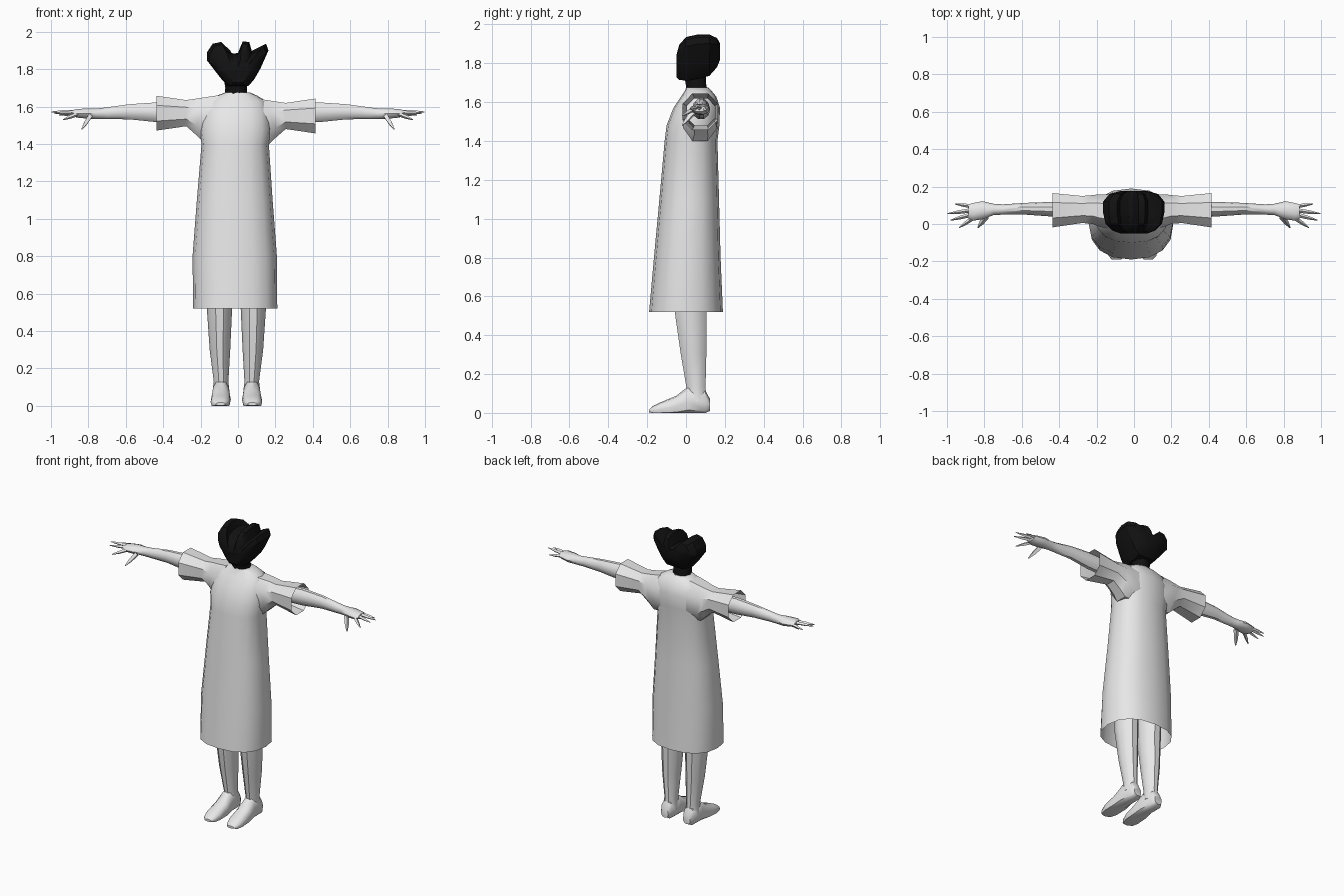
import bpy, bmesh, math
from mathutils import Vector

if "Cube" in bpy.data.objects:
    bpy.data.objects.remove(bpy.data.objects["Cube"])


def material(name, rgb):
    m = bpy.data.materials.new(name)
    m.diffuse_color = (*rgb, 1)
    m.use_nodes = True
    m.node_tree.nodes["Principled BSDF"].inputs["Base Color"].default_value = m.diffuse_color
    return m


GREY = material("pale grey", (0.8, 0.8, 0.8))
BLACK = material("black", (0.006, 0.006, 0.006))


def loft(name, loops, mat, cap_start=True, cap_end=True, angle=40):
    """Skin a list of equal-length point loops into one object."""
    bm = bmesh.new()
    rows = [[bm.verts.new(p) for p in loop] for loop in loops]
    n = len(rows[0])
    for a, b in zip(rows, rows[1:]):
        for i in range(n):
            j = (i + 1) % n
            bm.faces.new((a[i], a[j], b[j], b[i]))
    if cap_start:
        bm.faces.new(rows[0][::-1])
    if cap_end:
        bm.faces.new(rows[-1])
    bmesh.ops.recalc_face_normals(bm, faces=bm.faces)
    me = bpy.data.meshes.new(name)
    bm.to_mesh(me)
    bm.free()
    me.materials.append(mat)
    ob = bpy.data.objects.new(name, me)
    bpy.context.collection.objects.link(ob)
    bpy.ops.object.select_all(action='DESELECT')
    ob.select_set(True)
    bpy.context.view_layer.objects.active = ob
    bpy.ops.object.shade_smooth_by_angle(angle=math.radians(angle))
    return ob


def ring(axis, pos, u0, u1, v0, v1, n, power=1.0, turn=0.0):
    """Rounded loop filling the box u0..u1, v0..v1 across an axis."""
    pts = []
    for i in range(n):
        a = math.tau * i / n + turn
        c, s = math.cos(a), math.sin(a)
        u = (u0 + u1) / 2 + (u1 - u0) / 2 * math.copysign(abs(c) ** power, c)
        v = (v0 + v1) / 2 + (v1 - v0) / 2 * math.copysign(abs(s) ** power, s)
        pts.append({'x': (pos, u, v), 'y': (u, pos, v), 'z': (u, v, pos)}[axis])
    return pts


# Gown body: height, x range, y range; open at the hem
gown = [(0.52, -0.24, 0.21, -0.19, 0.19), (0.80, -0.243, 0.208, -0.165, 0.178),
        (1.10, -0.22, 0.185, -0.137, 0.17), (1.40, -0.195, 0.165, -0.11, 0.162),
        (1.48, -0.205, 0.18, -0.10, 0.172), (1.57, -0.19, 0.17, -0.065, 0.175),
        (1.63, -0.165, 0.15, -0.025, 0.155), (1.66, -0.11, 0.10, -0.005, 0.13),
        (1.675, -0.07, 0.065, 0.0, 0.115)]
loft("gown", [ring('z', z, x0, x1, y0, y1, 16, 0.85) for z, x0, x1, y0, y1 in gown],
     GREY, cap_start=False)

# Neck
loft("neck", [ring('z', z, -r - 0.01, r - 0.01, y0, y1, 10) for z, r, y0, y1 in
              [(1.65, 0.06, 0.0, 0.115), (1.70, 0.058, -0.005, 0.105),
               (1.78, 0.07, -0.03, 0.11)]], BLACK)

# Head with tufted hair: a crown-shaped front profile swept from face to back
crown = [(-.06, 1.73), (-.10, 1.77), (-.165, 1.85), (-.165, 1.89), (-.135, 1.935),
         (-.09, 1.945), (-.075, 1.90), (-.03, 1.88), (0, 1.885), (.025, 1.947),
         (.06, 1.945), (.075, 1.89), (.11, 1.90), (.15, 1.935), (.162, 1.90),
         (.12, 1.81), (.09, 1.76), (.06, 1.73)]
slices = [(-.05, .45, 1.73, 1.84), (-.035, .7, 1.715, 1.895), (0, .92, 1.71, 1.935),
          (.06, 1, 1.72, 1.948), (.12, 1, 1.735, 1.948), (.16, .8, 1.78, 1.93),
          (.176, .45, 1.82, 1.90)]
loft("head_and_hair", [[(x * s, y, lo + (z - 1.73) / 0.217 * (hi - lo)) for x, z in crown]
                       for y, s, lo, hi in slices], BLACK, angle=30)


def finger(name, base, tip, r):
    """Tapered four-sided finger between two points."""
    base, tip = Vector(base), Vector(tip)
    d = (tip - base).normalized()
    u = d.cross(Vector((0, 0, 1))).normalized()
    v = d.cross(u)
    loops = []
    for t, k in ((0, 1), (0.55, 0.8), (1, 0.2)):
        c = base.lerp(tip, t)
        loops.append([c + (u * math.cos(a) + v * math.sin(a)) * r * k
                      for a in (0, math.pi / 2, math.pi, math.pi * 1.5)])
    loft(name, loops, GREY)


fingers = {"little_finger": ((.87, .095, 1.565), (.957, .107, 1.555), .011),
           "ring_finger": ((.87, .073, 1.57), (.998, .055, 1.572), .012),
           "middle_finger": ((.87, .05, 1.568), (.982, .02, 1.565), .012),
           "index_finger": ((.86, .032, 1.56), (.935, -.02, 1.53), .012),
           "thumb": ((.79, .04, 1.55), (.835, -.02, 1.48), .016)}

for side, s in (("left", -1), ("right", 1)):
    # The left sleeve is slightly longer and higher
    dx, dz = (0.022, 0.015) if s < 0 else (0, 0)

    # Sleeve, flaring from the underarm and open at the cuff
    sleeve = [(.08, -.04, .165, 1.39, 1.655), (.165, -.02, .165, 1.39, 1.642),
              (.20, -.005, .16, 1.425, 1.635), (.255, 0, .155, 1.475, 1.625),
              (.415, -.025, .172, 1.45, 1.65)]
    loft(side + "_sleeve",
         [ring('x', s * (x + dx), y0, y1, z0 + dz, z1 + dz, 8, 0.9, math.pi / 8)
          for x, y0, y1, z0, z1 in sleeve], GREY, cap_end=False)

    # Arm and palm
    arm = [(.25, .03, .125, 1.51, 1.615), (.44, .04, .118, 1.515, 1.625),
           (.58, .05, .113, 1.53, 1.615), (.70, .05, .105, 1.532, 1.598),
           (.75, .048, .108, 1.532, 1.592), (.81, .025, .122, 1.535, 1.592),
           (.86, .018, .112, 1.54, 1.588), (.885, .028, .105, 1.55, 1.582)]
    loft(side + "_arm", [ring('x', s * x, *box, 10) for x, *box in arm], GREY)

    # Fingers
    for part, (a, b, r) in fingers.items():
        finger(side + "_" + part, (s * a[0], *a[1:]), (s * b[0], *b[1:]), r)

    # Leg, running up inside the gown
    c = -0.0085
    leg = [(.06, .035, .13, .01, .11), (.13, .043, .121, .0, .103),
           (.30, .033, .143, -.03, .108), (.52, .023, .158, -.062, .11),
           (.85, .01, .17, -.08, .12)]
    loft(side + "_leg", [ring('z', z, s * x0 + c, s * x1 + c, y0, y1, 10)
                         for z, x0, x1, y0, y1 in leg], GREY)

    # Foot with a flat sole
    foot = [(.124, .055, .11, .01, .07), (.10, .042, .125, -.02, .115),
            (.01, .036, .13, -.02, .135), (-.05, .03, .136, -.02, .088),
            (-.13, .033, .138, -.015, .055), (-.17, .045, .128, -.01, .036),
            (-.19, .06, .11, .002, .018)]
    loops = [[(x, y, max(z, 0)) for x, y, z in
              ring('y', y, s * x0 + c, s * x1 + c, z0, z1, 12, 0.85)]
             for y, x0, x1, z0, z1 in foot]
    loft(side + "_foot", loops, GREY)
